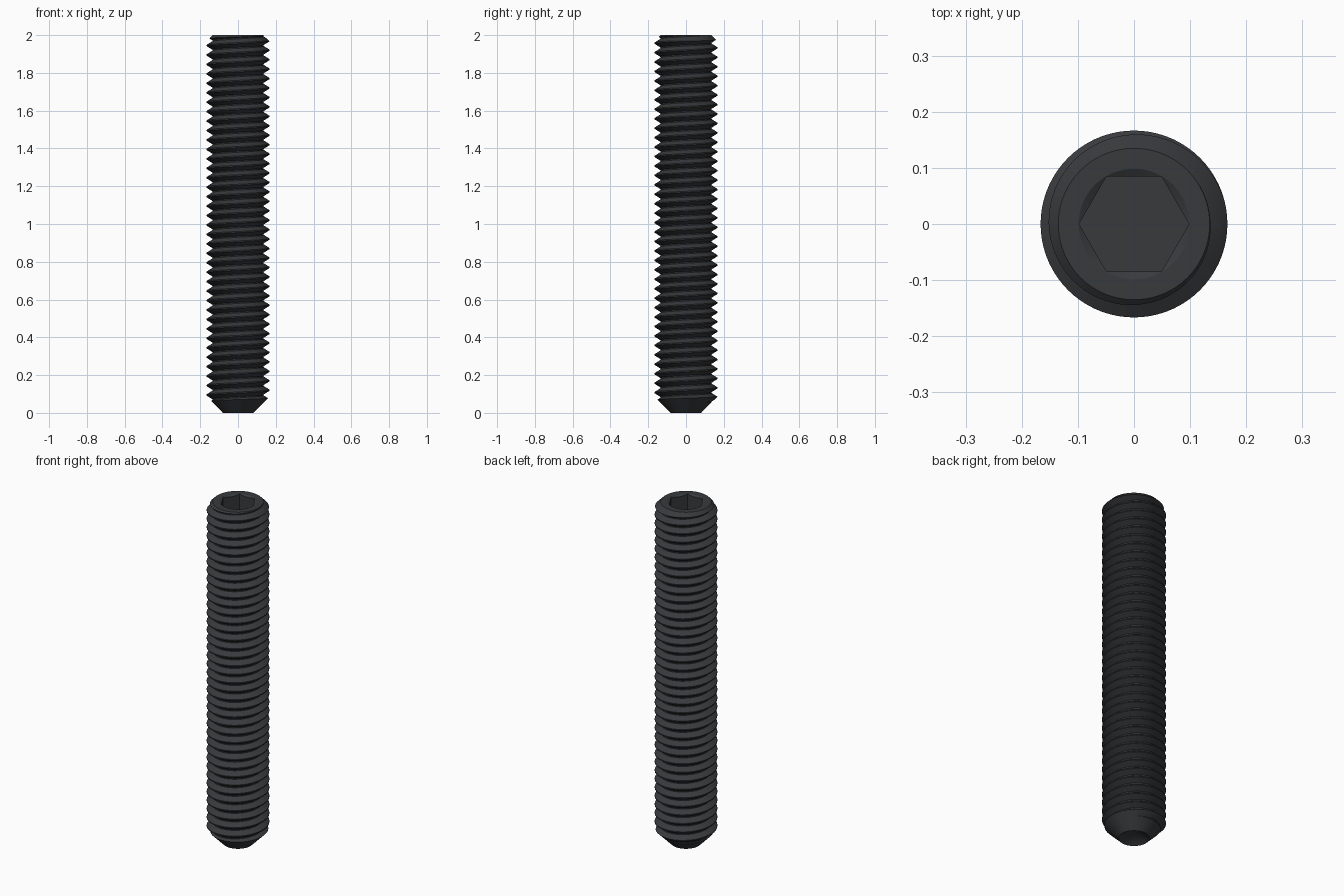
import bpy, bmesh
from math import pi, cos, sin, radians

if "Cube" in bpy.data.objects:
    bpy.data.objects.remove(bpy.data.objects["Cube"])

N, PITCH, R_MAJ, R_MIN = 72, 0.05, 0.1665, 0.136
PHASE = 0.02


def add_object(name, bm):
    bmesh.ops.recalc_face_normals(bm, faces=bm.faces)
    me = bpy.data.meshes.new(name)
    bm.to_mesh(me)
    bm.free()
    ob = bpy.data.objects.new(name, me)
    bpy.context.collection.objects.link(ob)
    return ob


def lathe(name, profile, sides=N, turn=0.0):
    """Closed solid of revolution; profile starts and ends on the axis."""
    bm = bmesh.new()
    rings = []
    for r, z in profile:
        if r == 0:
            rings.append([bm.verts.new((0, 0, z))] * sides)
        else:
            rings.append([bm.verts.new((r * cos(2 * pi * i / sides + turn),
                                        r * sin(2 * pi * i / sides + turn), z)) for i in range(sides)])
    for a, b in zip(rings, rings[1:]):
        for i in range(sides):
            j = (i + 1) % sides
            bm.faces.new(list(dict.fromkeys((a[i], a[j], b[j], b[i]))))
    return add_object(name, bm)


def boolean(ob, cutter, op):
    cutter.hide_render = True
    m = ob.modifiers.new(op, 'BOOLEAN')
    m.operation, m.object, m.solver = op, cutter, 'EXACT'
    bpy.context.view_layer.objects.active = ob
    bpy.ops.object.modifier_apply(modifier=m.name)
    bpy.data.objects.remove(cutter)


# helical thread, overlong at both ends
section = [(R_MAJ, -0.06), (R_MAJ, 0.06), (R_MIN, 0.44), (R_MIN, 0.56)]
turns = 45
bm = bmesh.new()
grid = []
for s in range(turns * N + 1):
    a = 2 * pi * s / N
    z0 = PHASE - 0.15 + PITCH * s / N
    grid.append([bm.verts.new((r * cos(a), r * sin(a), z0 + PITCH * t)) for r, t in section])
for s in range(turns * N):
    for k in range(3):
        bm.faces.new((grid[s][k], grid[s + 1][k], grid[s + 1][k + 1], grid[s][k + 1]))
    if s + 1 + N <= turns * N:
        bm.faces.new((grid[s][3], grid[s + 1][3], grid[s + 1 + N][0], grid[s + N][0]))
# close the seam step at both ends, then fan each open loop to the axis
border = [e for e in bm.edges if e.is_boundary]
for low, z in ((True, -0.6), (False, 2.6)):
    tip = bm.verts.new((0, 0, z))
    for e in border:
        if (e.verts[0].co.z < 1) == low:
            bm.faces.new((e.verts[0], e.verts[1], tip))
screw = add_object("set_screw", bm)

# trim to length: cup point, 45 degree point, chamfered top
boolean(screw, lathe("trim", [(0, 0.05), (0.08, 0), (0.25, 0.17), (0.25, 1.885),
                              (0.135, 2), (0, 2)]), 'INTERSECT')
# hex socket with countersunk mouth
boolean(screw, lathe("hex_cutter", [(0, 1.8), (0.098, 1.8), (0.098, 2.1), (0, 2.1)], 6), 'DIFFERENCE')
boolean(screw, lathe("mouth_cutter", [(0, 1.943), (0.0985, 2), (0.0985, 2.1), (0, 2.1)]), 'DIFFERENCE')

# black oxide steel
mat = bpy.data.materials.new("black_steel")
mat.diffuse_color = (0.04, 0.042, 0.046, 1)
mat.use_nodes = True
mat.node_tree.nodes["Principled BSDF"].inputs["Base Color"].default_value = mat.diffuse_color
screw.data.materials.clear()
screw.data.materials.append(mat)
for p in screw.data.polygons:
    p.material_index = 0
bpy.ops.object.select_all(action='DESELECT')
screw.select_set(True)
bpy.context.view_layer.objects.active = screw
bpy.ops.object.shade_smooth_by_angle(angle=radians(25))
